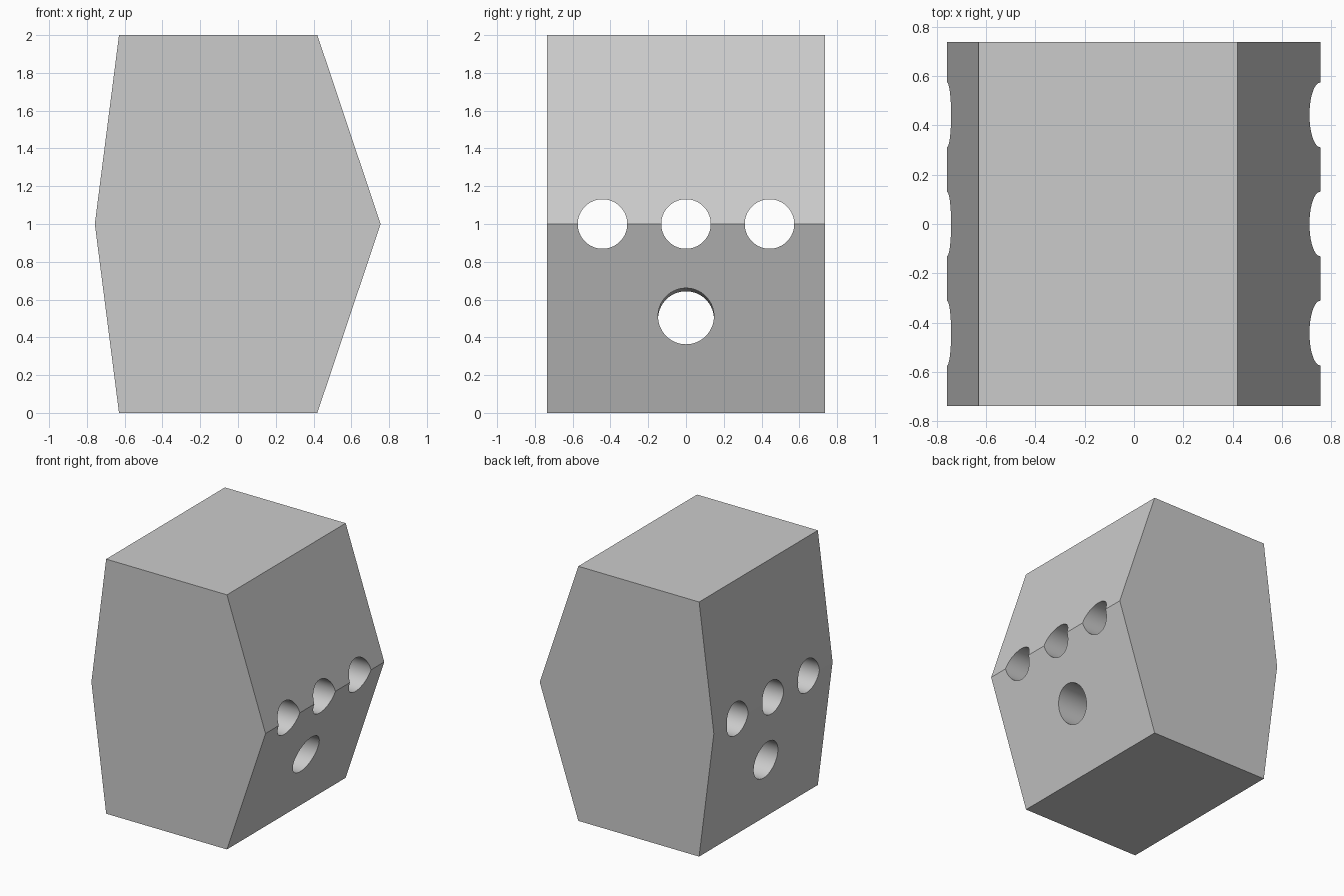
import bpy
import bmesh
from math import radians
from mathutils import Vector

if "Cube" in bpy.data.objects:
    bpy.data.objects.remove(bpy.data.objects["Cube"], do_unlink=True)

HALF_DEPTH = 0.737

grey = bpy.data.materials.new("light grey")
grey.use_nodes = True
colour = (0.6, 0.6, 0.6, 1)
grey.diffuse_color = colour
grey.node_tree.nodes["Principled BSDF"].inputs["Base Color"].default_value = colour


def finish(name, bm):
    bmesh.ops.recalc_face_normals(bm, faces=bm.faces)
    mesh = bpy.data.meshes.new(name)
    bm.to_mesh(mesh)
    bm.free()
    mesh.materials.append(grey)
    obj = bpy.data.objects.new(name, mesh)
    bpy.context.collection.objects.link(obj)
    return obj


# Six-sided block: profile in x and z, extruded along y
profile = [(-0.63, 0), (0.42, 0), (0.755, 1), (0.42, 2), (-0.63, 2), (-0.758, 1)]
bm = bmesh.new()
face = bm.faces.new([bm.verts.new((x, -HALF_DEPTH, z)) for x, z in profile])
extruded = bmesh.ops.extrude_face_region(bm, geom=[face])
moved = [v for v in extruded["geom"] if isinstance(v, bmesh.types.BMVert)]
bmesh.ops.translate(bm, verts=moved, vec=(0, 2 * HALF_DEPTH, 0))
block = finish("block", bm)


def drill(name, y, z_right, z_left, radius):
    """Cut a round hole from the right-hand face to the left-hand face."""
    start, end = Vector((-0.7, y, z_left)), Vector((0.6, y, z_right))
    axis = end - start
    bm = bmesh.new()
    bmesh.ops.create_cone(bm, cap_ends=True, segments=64, radius1=radius,
                          radius2=radius, depth=3)
    matrix = axis.to_track_quat("Z", "Y").to_matrix().to_4x4()
    matrix.translation = (start + end) / 2
    bm.transform(matrix)
    cutter = finish(name, bm)
    cut = block.modifiers.new(name, "BOOLEAN")
    cut.operation = "DIFFERENCE"
    cut.solver = "EXACT"
    cut.object = cutter
    return cutter


# Row of three straight holes, plus slightly slanted ones above and below
cutters = [drill("middle_hole_cutter", y, 1, 1, 0.131) for y in (-0.442, 0, 0.442)]
for side in (-1, 1):
    cutters.append(drill("slanted_hole_cutter", 0, 1 + side * 0.488,
                         1 + side * 0.504, 0.148))

# Apply the cuts and remove the helpers
bpy.ops.object.select_all(action="DESELECT")
block.select_set(True)
bpy.context.view_layer.objects.active = block
for modifier in list(block.modifiers):
    bpy.ops.object.modifier_apply(modifier=modifier.name)
for cutter in cutters:
    bpy.data.objects.remove(cutter, do_unlink=True)

# Smooth hole walls, crisp block edges
bpy.ops.object.shade_smooth_by_angle(angle=radians(10))
